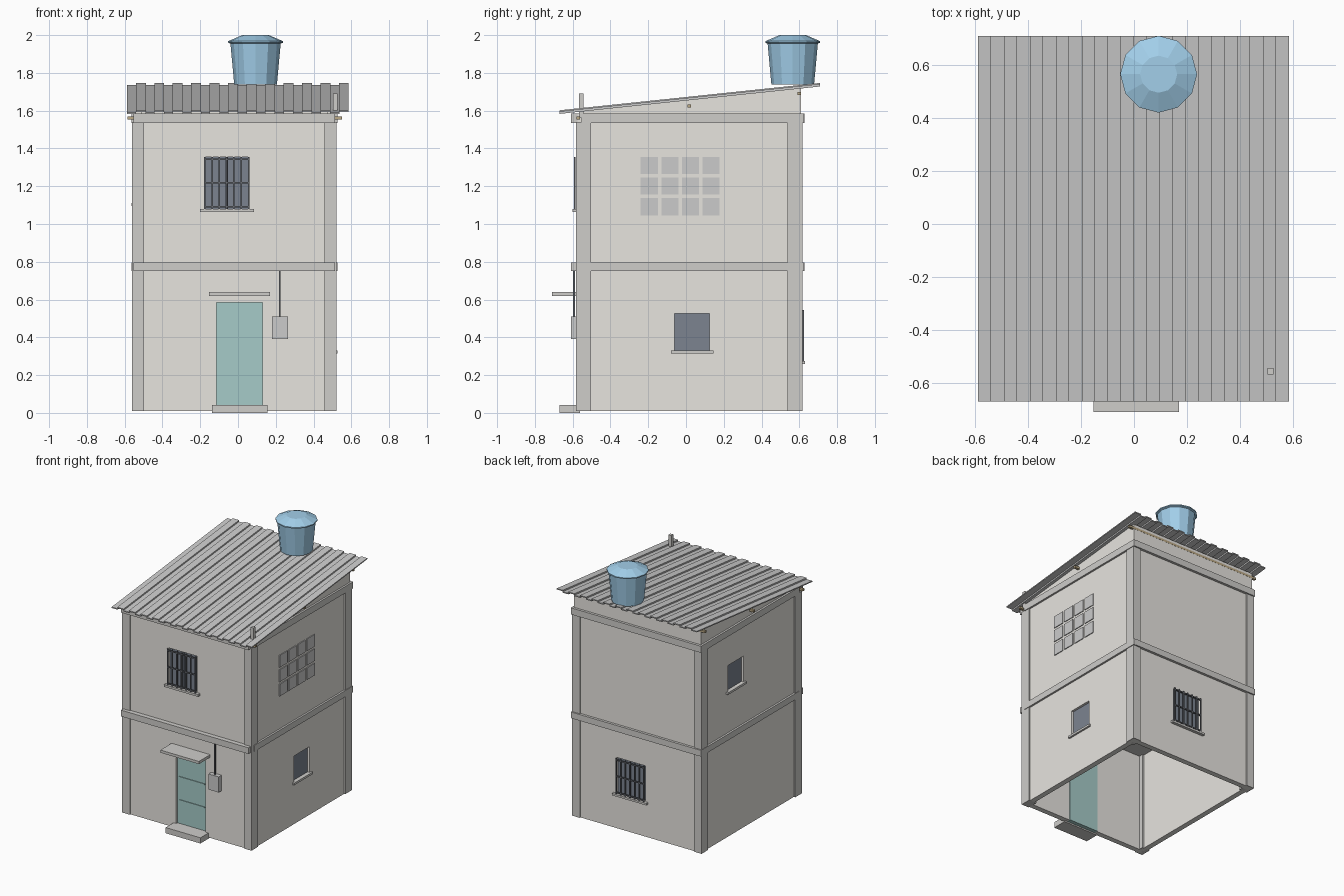
import bpy, bmesh, math
from mathutils import Vector

if "Cube" in bpy.data.objects:
    bpy.data.objects.remove(bpy.data.objects["Cube"])


def mat(name, r, g, b):
    m = bpy.data.materials.new(name)
    m.diffuse_color = (r, g, b, 1)
    m.use_nodes = True
    m.node_tree.nodes["Principled BSDF"].inputs["Base Color"].default_value = m.diffuse_color
    return m


WALL = mat("plaster", .80, .78, .74)
CONC = mat("concrete", .62, .61, .59)
ROOF = mat("roof_sheet", .52, .52, .52)
BLUE = mat("tank_blue", .36, .62, .82)
DARK = mat("dark_glass", .20, .23, .28)
TEAL = mat("door_teal", .38, .60, .58)
IRON = mat("iron", .15, .16, .18)
WOOD = mat("wood", .50, .40, .24)
PALE = mat("pale", .80, .80, .79)


def finish(name, bm, m):
    bmesh.ops.recalc_face_normals(bm, faces=bm.faces)
    me = bpy.data.meshes.new(name)
    bm.to_mesh(me)
    bm.free()
    ob = bpy.data.objects.new(name, me)
    bpy.context.collection.objects.link(ob)
    if m:
        me.materials.append(m)
    return ob


def prism(name, pts, vec, m):
    """Extrude a closed outline along vec."""
    bm = bmesh.new()
    f = bm.faces.new([bm.verts.new(p) for p in pts])
    r = bmesh.ops.extrude_face_region(bm, geom=[f])
    vs = [v for v in r["geom"] if isinstance(v, bmesh.types.BMVert)]
    bmesh.ops.translate(bm, verts=vs, vec=Vector(vec))
    return finish(name, bm, m)


def box(name, x, y, z, m):
    pts = [(x[0], y[0], z[0]), (x[1], y[0], z[0]), (x[1], y[1], z[0]), (x[0], y[1], z[0])]
    return prism(name, pts, (0, 0, z[1] - z[0]), m)


def wall(name, x, y, z, holes):
    """Wall slab with rectangular openings cut through it."""
    ob = box(name, x, y, z, WALL)
    for hx, hy, hz in holes:
        cut = box("cutter", hx, hy, hz, None)
        cut.hide_render = True
        mod = ob.modifiers.new("hole", "BOOLEAN")
        mod.operation, mod.solver, mod.object = "DIFFERENCE", "EXACT", cut
        bpy.context.view_layer.objects.active = ob
        bpy.ops.object.modifier_apply(modifier=mod.name)
        bpy.data.objects.remove(cut)


def grille(name, x, z, y):
    """Upright and cross bars in front of a window; y is the bar depth range."""
    b = .004
    for i in range(7):
        c = x[0] + b + (x[1] - x[0] - 2 * b) * i / 6
        box(f"{name}_bar_{i}", (c - b, c + b), y, z, IRON)
    for i in range(3):
        c = z[0] + .012 + (z[1] - z[0] - .024) * i / 2
        box(f"{name}_rail_{i}", x, y, (c - b, c + b), IRON)


# Outer wall planes and opening sizes
X0, X1, Y0, Y1, T = -.55, .512, -.575, .608, .04
Z = (.01, 1.585)
FWX, FWZ = (-.18, .06), (1.08, 1.355)
BWX, BWZ = (-.085, .155), (.275, .545)
RWY, RWZ = (-.06, .125), (.33, .525)
LWY, LWZ = (.10, .285), (1.11, 1.305)
DX, DZ = (-.115, .13), (.0, .585)

# Walls
wall("front_wall", (X0, X1), (Y0, Y0 + T), Z,
     [(FWX, (-.7, -.4), FWZ), (DX, (-.7, -.4), DZ)])
wall("back_wall", (X0, X1), (Y1 - T, Y1), Z, [(BWX, (.4, .8), BWZ)])
wall("right_wall", (X1 - T, X1), (Y0 + T, Y1 - T), Z, [((.4, .6), RWY, RWZ)])
wall("left_wall", (X0, X0 + T), (Y0 + T, Y1 - T), Z, [((-.7, -.4), LWY, LWZ)])
box("floor_slab", (X0 + T, X1 - T), (Y0 + T, Y1 - T), (.75, .80), CONC)

# Corner columns
for i, x in enumerate([(-.562, -.497), (.457, .521)]):
    for j, y in enumerate([(-.583, -.503), (.538, .617)]):
        box(f"column_{i}{j}", x, y, (.01, 1.54), CONC)

# Ring beams at both storeys
for n, z in (("floor", (.75, .797)), ("top", (1.535, 1.585))):
    box(f"{n}_beam_front", (-.552, .513), (-.61, -.575), z, CONC)
    box(f"{n}_beam_back", (-.552, .513), (.56, .627), z, CONC)
    box(f"{n}_beam_right", (.46, .526), (-.552, .625), z, CONC)
    box(f"{n}_beam_left", (-.565, -.50), (-.552, .625), z, CONC)

# Sloping gables and raised back wall under the roof
for n, x in (("right", X1 - T), ("left", X0)):
    prism(f"{n}_gable", [(x, -.56, 1.58), (x, .608, 1.58), (x, .608, 1.72), (x, -.56, 1.597)],
          (T, 0, 0), WALL)
box("back_parapet", (X0 + T, X1 - T), (Y1 - T, Y1), (1.58, 1.718), WALL)

# Ribbed roof sheet: square wave profile swept up the slope
N, RX0, RX1, th, amp = 24, -.588, .585, .008, .011
wave = []
for i in range(N):
    h = amp * (i % 2)
    for k in (i, i + 1):
        wave.append((RX0 + (RX1 - RX0) * k / N, 1.583 + h))
e = .002
top = [(x + (0 if i in (0, 2 * N - 1) else (-e if (i + 1) // 2 % 2 else e)), -.67, z + th)
       for i, (x, z) in enumerate(wave)]
low = [(x, -.67, z) for x, z in wave]
prism("roof_sheet", top + low[::-1], (0, 1.38, .145), ROOF)

# Purlins and corner stub
for i, (y, z) in enumerate([(-.57, 1.56), (.018, 1.625), (.60, 1.69)]):
    box(f"purlin_{i}", (-.585, .55), (y - .009, y + .009), (z - .008, z + .008), WOOD)
box("corner_stub", (.503, .527), (-.567, -.543), (1.56, 1.69), CONC)

# Water tank with lid, twelve sides
bm = bmesh.new()
rings = []
for r, z in [(.113, 1.738), (.133, 1.955), (.145, 1.96), (.145, 1.968), (.07, 2.0)]:
    rings.append([bm.verts.new((.093 + r * math.cos(a * math.pi / 6),
                                .565 + r * math.sin(a * math.pi / 6), z)) for a in range(12)])
for a, b in zip(rings, rings[1:]):
    for i in range(12):
        j = (i + 1) % 12
        bm.faces.new((a[i], a[j], b[j], b[i]))
bm.faces.new(rings[0])
bm.faces.new(rings[-1])
finish("water_tank", bm, BLUE)

# Front door with ribs, step and canopy
box("door", DX, (-.56, -.53), (.01, .585), TEAL)
for i, z in enumerate((.22, .395)):
    box(f"door_rib_{i}", (-.10, .115), (-.565, -.56), (z - .004, z + .004), TEAL)
box("door_step", (-.137, .155), (-.67, -.56), (0, .043), CONC)
box("door_canopy", (-.153, .17), (-.71, -.57), (.62, .64), CONC)

# Barred windows front and back
box("front_pane", FWX, (-.556, -.545), FWZ, DARK)
box("front_mullion", (-.066, -.054), (-.565, -.556), FWZ, DARK)
grille("front_grille", FWX, FWZ, (-.593, -.584))
box("front_sill", (-.20, .085), (-.60, -.56), (1.064, 1.08), CONC)
box("back_pane", BWX, (.58, .59), BWZ, DARK)
grille("back_grille", BWX, BWZ, (.615, .624))
box("back_sill", (BWX[0] - .024, BWX[1] + .024), (.595, .63), (.26, .275), CONC)

# Plain side windows
box("right_pane", (.485, .495), RWY, RWZ, DARK)
box("right_sill", (.49, .526), (-.08, .145), (.314, .33), CONC)
box("left_pane", (-.535, -.525), LWY, LWZ, DARK)
box("left_sill", (-.565, -.53), (.08, .305), (1.094, 1.11), CONC)

# Block lattice on the right wall
for i in range(4):
    for j in range(3):
        y, z = -.24 + i * .109, 1.046 + j * .109
        box(f"lattice_block_{i}{j}", (.50, .518), (y, y + .091), (z, z + .091), PALE)

# Meter box and conduit
box("meter_box", (.18, .265), (-.61, -.575), (.392, .51), PALE)
box("conduit", (.217, .226), (-.598, -.588), (.51, .75), IRON)
